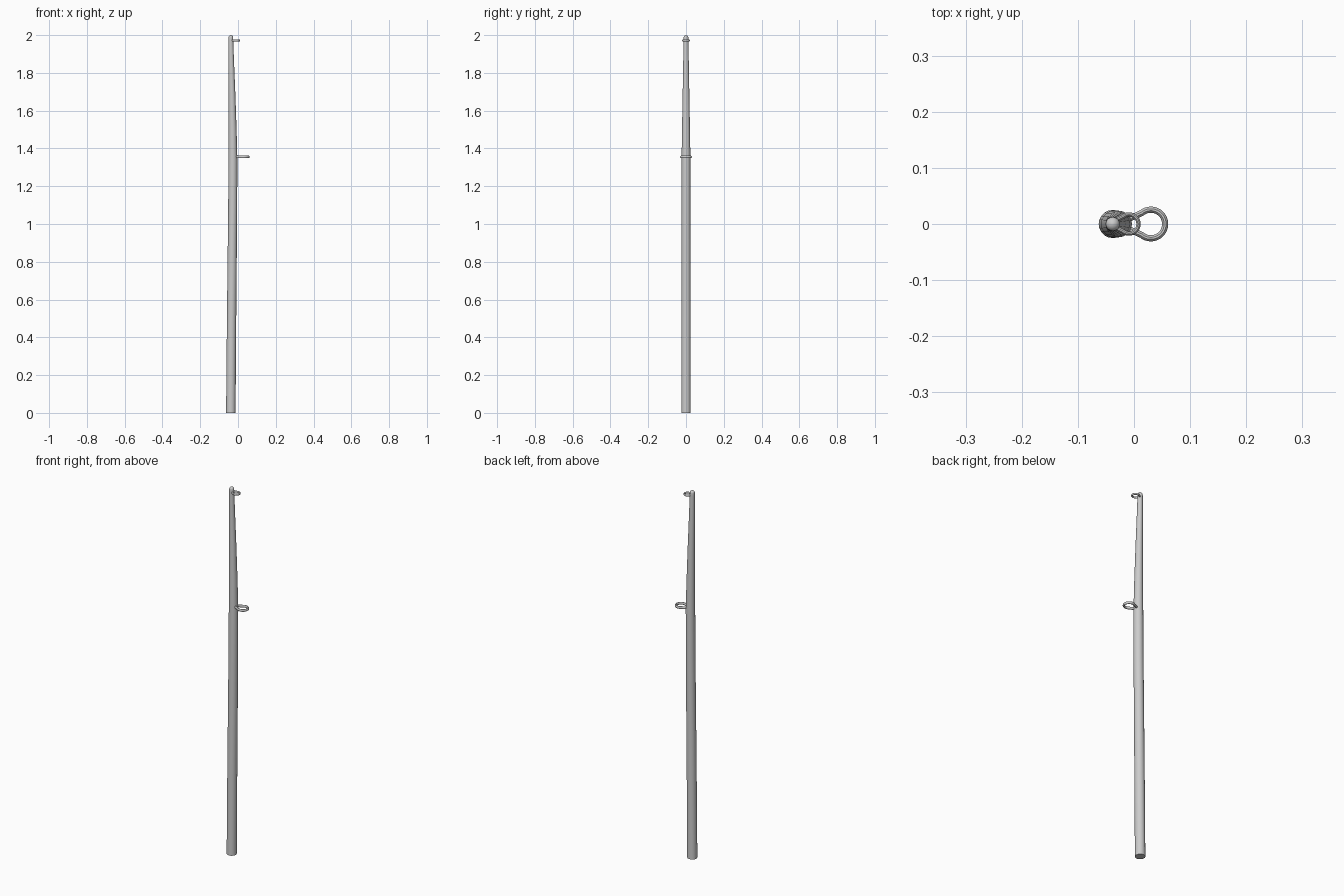
import bpy, bmesh
from math import sin, cos, pi, radians

if "Cube" in bpy.data.objects:
    bpy.data.objects.remove(bpy.data.objects["Cube"])


def finish(bm, name):
    bmesh.ops.recalc_face_normals(bm, faces=bm.faces)
    me = bpy.data.meshes.new(name)
    bm.to_mesh(me)
    bm.free()
    ob = bpy.data.objects.new(name, me)
    bpy.context.collection.objects.link(ob)
    bpy.ops.object.select_all(action='DESELECT')
    ob.select_set(True)
    bpy.context.view_layer.objects.active = ob
    bpy.ops.object.shade_smooth_by_angle(angle=radians(40))
    return ob


def skin(bm, rings, closed=False):
    n = len(rings[0])
    for k in range(len(rings) if closed else len(rings) - 1):
        a, b = rings[k], rings[(k + 1) % len(rings)]
        for i in range(n):
            j = (i + 1) % n
            bm.faces.new((a[i], a[j], b[j], b[i]))


# Gently bowed, tapering pole with a rounded tip: (x, z, radius)
def pole(stations, sides=20):
    bm = bmesh.new()
    rings = [[bm.verts.new((x + r * cos(2 * pi * i / sides), r * sin(2 * pi * i / sides), z))
              for i in range(sides)] for x, z, r in stations]
    skin(bm, rings)
    bm.faces.new(rings[0])
    bm.faces.new(rings[-1])
    return finish(bm, "pole")


shaft = [(-0.038, 0, 0.0250), (-0.036, 0.25, 0.0248), (-0.034, 0.5, 0.0246),
         (-0.031, 0.8, 0.0242), (-0.028, 1.1, 0.0238), (-0.027, 1.35, 0.0234),
         (-0.0285, 1.5, 0.0210), (-0.032, 1.7, 0.0175), (-0.036, 1.87, 0.0145),
         (-0.038, 1.975, 0.0127)]
dome = [(-0.038, 1.9875 + 0.0125 * sin(a), 0.0125 * cos(a))
        for a in [radians(d) for d in (0, 20, 40, 60, 78)]]
dome.append((-0.038, 2.0, 0.001))
pole(shaft + dome)


# Line guide: a teardrop loop whose two legs run back into the pole
def guide(name, cx, root, z, radius, tube, height, leg_y, steps=28, sides=10):
    spread = radians(130)
    path = [(root, -leg_y)]
    path += [(cx + radius * cos(a), radius * sin(a))
             for a in [-spread + 2 * spread * k / steps for k in range(steps + 1)]]
    path.append((root, leg_y))
    bm = bmesh.new()
    rings = []
    for k, (x, y) in enumerate(path):
        p, q = path[max(k - 1, 0)], path[min(k + 1, len(path) - 1)]
        tx, ty = q[0] - p[0], q[1] - p[1]
        length = (tx * tx + ty * ty) ** 0.5
        nx, ny = ty / length, -tx / length
        rings.append([bm.verts.new((x + nx * tube * cos(2 * pi * i / sides),
                                    y + ny * tube * cos(2 * pi * i / sides),
                                    z + height * sin(2 * pi * i / sides)))
                      for i in range(sides)])
    skin(bm, rings)
    bm.faces.new(rings[0])
    bm.faces.new(rings[-1])
    return finish(bm, name)


guide("lower_line_guide", 0.030, -0.012, 1.355, 0.0255, 0.0055, 0.007, 0.008)
guide("tip_line_guide", -0.009, -0.036, 1.972, 0.0170, 0.0038, 0.005, 0.005)
